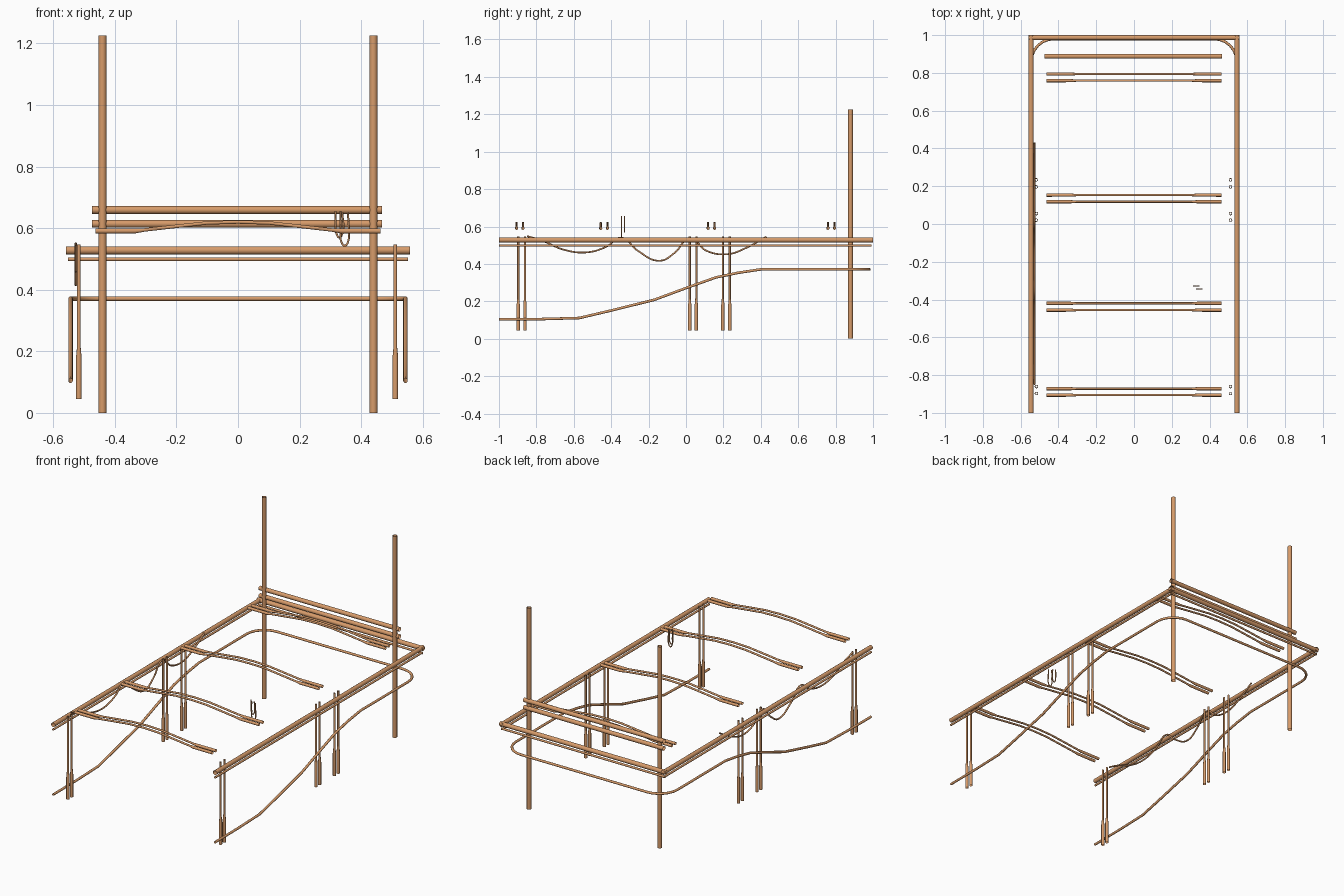
import bpy, math

if "Cube" in bpy.data.objects:
    bpy.data.objects.remove(bpy.data.objects["Cube"])

copper = bpy.data.materials.new("copper")
copper.diffuse_color = (0.68, 0.33, 0.145, 1)
copper.use_nodes = True
copper.node_tree.nodes["Principled BSDF"].inputs["Base Color"].default_value = copper.diffuse_color


def tube(name, pts, r, smooth=False, radii=None):
    """Open-ended round tube along a path, straight or smoothly bent, optional radius per point."""
    cu = bpy.data.curves.new(name, 'CURVE')
    cu.dimensions = '3D'
    cu.bevel_depth = r
    cu.bevel_resolution = 3
    cu.use_fill_caps = False
    cu.resolution_u = 8
    if smooth:
        sp = cu.splines.new('BEZIER')
        sp.bezier_points.add(len(pts) - 1)
        for p, co in zip(sp.bezier_points, pts):
            p.co = co
            p.handle_left_type = p.handle_right_type = 'AUTO'
        ctrl = sp.bezier_points
    else:
        sp = cu.splines.new('POLY')
        sp.points.add(len(pts) - 1)
        for p, co in zip(sp.points, pts):
            p.co = (*co, 1)
        ctrl = sp.points
    if radii:
        for p, k in zip(ctrl, radii):
            p.radius = k / r
    ob = bpy.data.objects.new(name, cu)
    bpy.context.collection.objects.link(ob)
    bpy.ops.object.select_all(action='DESELECT')
    ob.select_set(True)
    bpy.context.view_layer.objects.active = ob
    bpy.ops.object.convert(target='MESH')
    ob = bpy.context.object
    ob.data.materials.clear()
    ob.data.materials.append(copper)
    bpy.ops.object.shade_smooth_by_angle(angle=math.radians(50))
    return ob


# Rear posts and the two cross bars between them
for s in (-1, 1):
    tube("rear_post", [(s * 0.44, 0.88, 0), (s * 0.44, 0.88, 1.226)], 0.0132)
for z in (0.659, 0.614):
    tube("rear_cross_bar", [(-0.475, 0.888, z), (0.467, 0.888, z)], 0.013)

# Upper and lower U-shaped frame rails with square corners
for name, z, r in (("main_rail", 0.528, 0.0135), ("lower_rail", 0.499, 0.0065)):
    for s in (-1, 1):
        tube(name + "_side", [(s * 0.545, -1, z), (s * 0.545, 1 - 0.0135 + r, z)], r)
    tube(name + "_back", [(-0.545 - r, 0.9865, z), (0.545 + r, 0.9865, z)], r)

# Swept brace wire: rises from the front, runs round the back with round corners
side = [(-1.0, 0.104), (-0.78, 0.105), (-0.57, 0.111), (-0.4, 0.151), (-0.17, 0.208),
        (0.0, 0.271), (0.16, 0.328), (0.28, 0.353), (0.4, 0.371), (0.65, 0.371)]
left = [(-0.544, y, z) for y, z in side]
cr = 0.12
for i in range(7):
    a = math.pi - i * math.pi / 12
    left.append((-0.544 + cr + cr * math.cos(a), 0.98 - cr + cr * math.sin(a), 0.371))
tube("brace_wire", left + [(-x, y, z) for x, y, z in reversed(left)], 0.0073)

# Pairs of arched cross slats with thick grips at both ends
half = [(0.463, 0.591, 0.0088), (0.335, 0.591, 0.0085), (0.305, 0.594, 0.0058),
        (0.2, 0.606, 0.0058), (0.1, 0.617, 0.0058)]
arch = [(-x, z, r) for x, z, r in half] + [(0, 0.620, 0.0058)] + half[::-1]
for y in (0.794, 0.759, 0.153, 0.118, -0.42, -0.456, -0.872, -0.906):
    tube("arched_slat", [(x, y, z) for x, z, r in arch], 0.0058,
         radii=[r for x, z, r in arch])

# Pairs of hanging rods with thick lower ends
for x in (-0.517, 0.511):
    for y in (-0.897, -0.861, 0.02, 0.055, 0.197, 0.234):
        tube("hanging_rod", [(x, y, z) for z in (0.045, 0.18, 0.215, 0.547)], 0.0058,
             radii=[0.0092, 0.0092, 0.0058, 0.0058])

# Festooned cable on the left side
sag = [(-0.85, 0.549), (-0.77, 0.525), (-0.65, 0.475), (-0.53, 0.462), (-0.43, 0.49),
       (-0.345, 0.54), (-0.26, 0.472), (-0.14, 0.417), (-0.06, 0.46), (0.02, 0.535),
       (0.11, 0.47), (0.22, 0.452), (0.32, 0.485), (0.43, 0.546)]
tube("draped_cable", [(-0.527, y, z) for y, z in sag], 0.0048, smooth=True)

# Two small wire hooks on the right
for x0, x1, y, zb in ((0.317, 0.342, -0.328, 0.57), (0.333, 0.36, -0.344, 0.543)):
    m = (x0 + x1) / 2
    tube("wire_hook", [(x0, y, 0.655), (x0, y, 0.6), (x0 + 0.003, y, zb + 0.012), (m, y, zb),
                       (x1 - 0.003, y, zb + 0.012), (x1, y, 0.59), (x1 - 0.003, y, 0.65)],
         0.0032, smooth=True)
